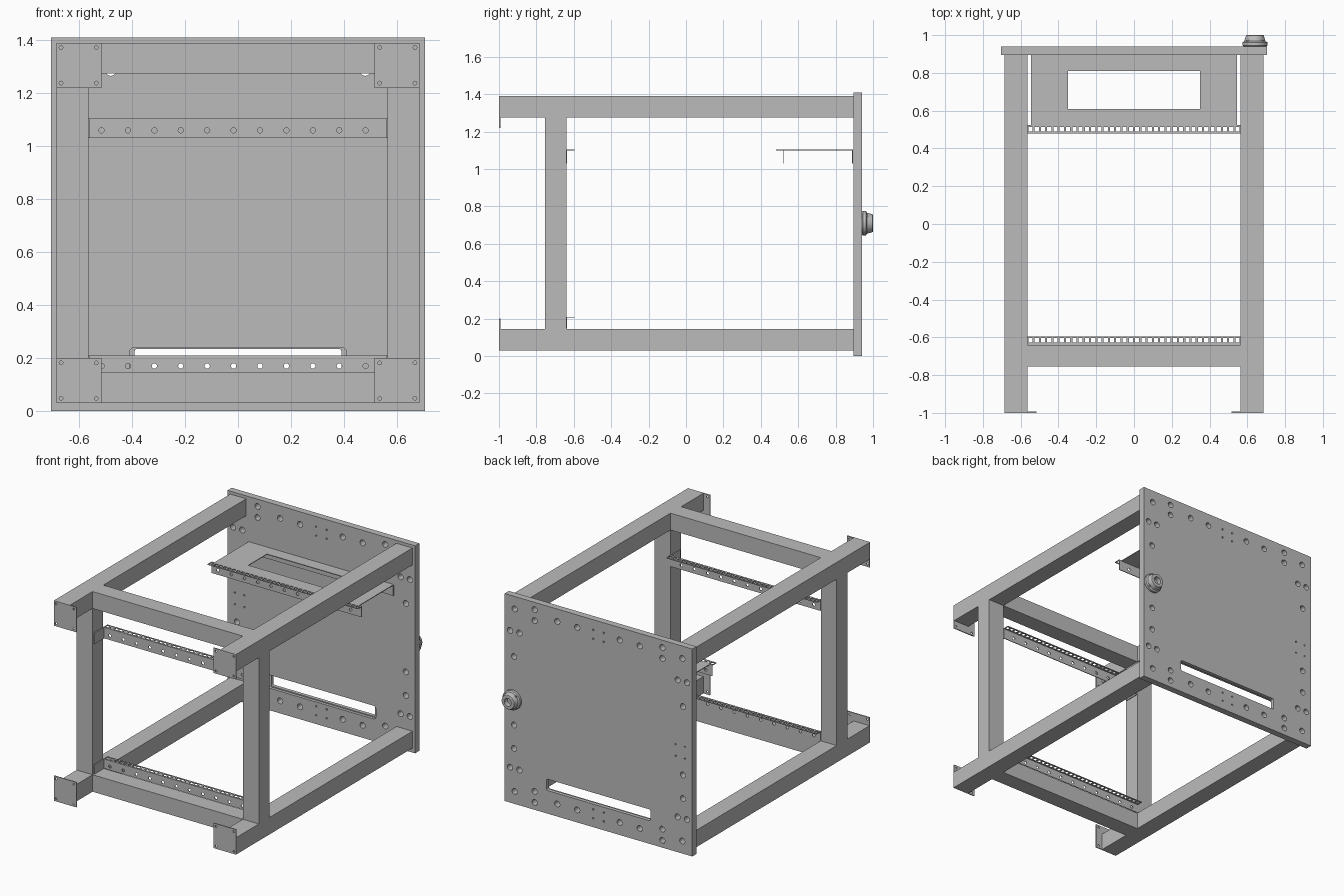
import bpy
import bmesh
import math
from mathutils import Matrix, Vector

cube = bpy.data.objects.get("Cube")
if cube:
    bpy.data.objects.remove(cube)

grey = bpy.data.materials.new("plain_grey")
grey.use_nodes = True
grey.diffuse_color = (0.5, 0.5, 0.5, 1)
grey.node_tree.nodes["Principled BSDF"].inputs["Base Color"].default_value = (0.5, 0.5, 0.5, 1)


def add_box(bm, x, y, z):
    """Box from three (low, high) spans."""
    spans = (x, y, z)
    centre = Vector([(a + b) / 2 for a, b in spans])
    size = Matrix.Diagonal([b - a for a, b in spans] + [1])
    bmesh.ops.create_cube(bm, size=1, matrix=Matrix.Translation(centre) @ size)


def add_peg(bm, x, y, z, radius, depth, sides=16):
    """Cylinder along y."""
    turn = Matrix.Rotation(math.pi / 2, 4, "X")
    bmesh.ops.create_cone(bm, cap_ends=True, segments=sides, radius1=radius, radius2=radius,
                          depth=depth, matrix=Matrix.Translation((x, y, z)) @ turn)


def finish(name, bm):
    mesh = bpy.data.meshes.new(name)
    bm.to_mesh(mesh)
    bm.free()
    obj = bpy.data.objects.new(name, mesh)
    bpy.context.collection.objects.link(obj)
    mesh.materials.append(grey)
    return obj


def box(name, x, y, z):
    bm = bmesh.new()
    add_box(bm, x, y, z)
    return finish(name, bm)


def activate(obj):
    bpy.ops.object.select_all(action="DESELECT")
    obj.select_set(True)
    bpy.context.view_layer.objects.active = obj


def cut(obj, bm):
    """Subtract the closed shapes in bm from obj."""
    cutter = finish("cutter", bm)
    cutter.hide_render = True
    mod = obj.modifiers.new("cut", "BOOLEAN")
    mod.operation = "DIFFERENCE"
    mod.solver = "EXACT"
    mod.object = cutter
    activate(obj)
    bpy.ops.object.modifier_apply(modifier=mod.name)
    bpy.data.objects.remove(cutter)


def cut_slot(obj, half, y, z, radius):
    """Cut a long slot with rounded corners."""
    bm = bmesh.new()
    add_box(bm, (-half, half), y, z)
    edges = [e for e in bm.edges if abs(e.verts[0].co.y - e.verts[1].co.y) > 0.001]
    bmesh.ops.bevel(bm, geom=edges, offset=radius, segments=4, profile=0.5, affect="EDGES")
    cut(obj, bm)


INNER, OUTER = 0.565, 0.685
LOW, HIGH = (0.03, 0.145), (1.275, 1.39)
POST_Y = (-0.755, -0.64)


def side_span(side, a, b):
    return tuple(sorted((side * a, side * b)))


# Frame: long rails, posts, end plates
for side, label in ((1, "left"), (-1, "right")):
    x = side_span(side, INNER, OUTER)
    box(label + "_post", x, POST_Y, (LOW[1], HIGH[0]))
    for level, z in (("lower", LOW), ("upper", HIGH)):
        box(f"{label}_{level}_rail", x, (-0.993, 0.895), z)
        plate_z = (0.03, 0.2) if level == "lower" else (1.22, 1.39)
        plate = box(f"{label}_{level}_end_plate", side_span(side, 0.515, OUTER),
                    (-1, -0.993), plate_z)
        holes = bmesh.new()
        for px in (0.535, 0.668):
            for pz in (plate_z[0] + 0.018, plate_z[1] - 0.018):
                add_peg(holes, side * px, -1, pz, 0.007, 0.1)
        cut(plate, holes)

# Cross bars between the rails
for level, z in (("lower", LOW), ("upper", HIGH)):
    box(level + "_cross_bar", (-INNER, INNER), POST_Y, z)

# Back panel with cable slot and bolt holes
panel = box("back_panel", (-0.705, 0.705), (0.895, 0.94), (0, 1.41))
cut_slot(panel, 0.41, (0.88, 0.915), (0.15, 0.24), 0.02)
cut_slot(panel, 0.39, (0.85, 0.98), (0.157, 0.234), 0.008)
holes = bmesh.new()
half_pattern = [(0.16, 0.62), (0.31, 0.62), (0.63, 0.62), (0.48, 0.655), (0.48, 0.58),
                (0.665, 0.465), (0.595, 0.465)]
for hx, hz in half_pattern:
    for sx in (1, -1):
        for sz in (1, -1):
            add_peg(holes, sx * hx, 0.92, 0.705 + sz * hz, 0.02, 0.2)
for sx in (1, -1):
    for hz in (1.0, 0.535, 0.375):
        add_peg(holes, sx * 0.635, 0.92, hz, 0.02, 0.2)
# Small pin holes
for hx in (-0.04, 0.04):
    for hz in (0.06, 0.12, 1.28, 1.34):
        add_peg(holes, hx, 0.92, hz, 0.006, 0.2, 8)
for hx in (-0.65, -0.58):
    for hz in (0.65, 0.73):
        add_peg(holes, hx, 0.92, hz, 0.006, 0.2, 8)
cut(panel, holes)


# Perforated angle strips
def angle_strip(name, y, direction, bottom, top):
    t = 0.005
    bm = bmesh.new()
    add_box(bm, (-INNER, INNER), side_span(1, y, y + direction * 0.045), (top - t, top))
    strip = finish(name + "_shelf", bm)
    flange = box(name + "_flange", (-INNER, INNER), side_span(1, y, y + direction * t),
                 (bottom, top - t))
    holes, pegs = bmesh.new(), bmesh.new()
    count = 34
    pitch = 2 * INNER / count
    for i in range(count):
        x = -INNER + (i + 0.5) * pitch
        add_box(holes, (x - 0.011, x + 0.011),
                side_span(1, y + direction * 0.012, y + direction * 0.036),
                (top - 0.02, top + 0.02))
        if i % 3 == 1:
            add_peg(pegs, x, y, (bottom + top) / 2 - 0.008, 0.01, 0.1, 12)
    cut(strip, holes)
    cut(flange, pegs)


angle_strip("front_lower_strip", -0.64, 1, 0.146, 0.21)
angle_strip("front_upper_strip", -0.64, 1, 1.03, 1.105)
angle_strip("back_strip", 0.525, -1, 1.03, 1.105)

# End tabs holding the front strips to the posts
for side, label in ((1, "left"), (-1, "right")):
    for level, z in (("lower", (0.146, 0.21)), ("upper", (1.03, 1.105))):
        box(f"{label}_{level}_strip_tab", side_span(side, INNER - 0.006, INNER), (-0.74, -0.635), z)

# Tray with window, joined to the panel by a flange
tray = box("tray", (-0.545, 0.545), (0.525, 0.893), (1.1, 1.105))
window = bmesh.new()
add_box(window, (-0.35, 0.35), (0.61, 0.81), (1, 1.2))
cut(tray, window)
box("tray_flange", (-0.545, 0.545), (0.888, 0.894), (1.03, 1.1))

# Round connector, a turned profile of (radius, y)
profile = [(0, 0.94), (0.06, 0.94), (0.066, 0.946), (0.066, 0.962), (0.056, 0.968),
           (0.047, 0.998), (0.044, 1.0), (0.026, 1.0), (0.024, 0.97), (0, 0.97)]
bm = bmesh.new()
points = [bm.verts.new((r, y, 0)) for r, y in profile]
edges = [bm.edges.new(pair) for pair in zip(points, points[1:])]
bmesh.ops.spin(bm, geom=points + edges, cent=(0, 0, 0), axis=(0, 1, 0), angle=2 * math.pi, steps=32)
bmesh.ops.remove_doubles(bm, verts=bm.verts, dist=0.0005)
bmesh.ops.recalc_face_normals(bm, faces=bm.faces)
connector = finish("connector", bm)
connector.location = (0.64, 0, 0.71)
activate(connector)
bpy.ops.object.shade_smooth_by_angle(angle=math.radians(30))

# Lugs around the connector base
bm = bmesh.new()
for i in range(4):
    a = math.pi / 4 + i * math.pi / 2
    add_peg(bm, 0.64 + 0.052 * math.cos(a), 0.966, 0.71 + 0.052 * math.sin(a), 0.009, 0.016, 8)
finish("connector_lugs", bm)
